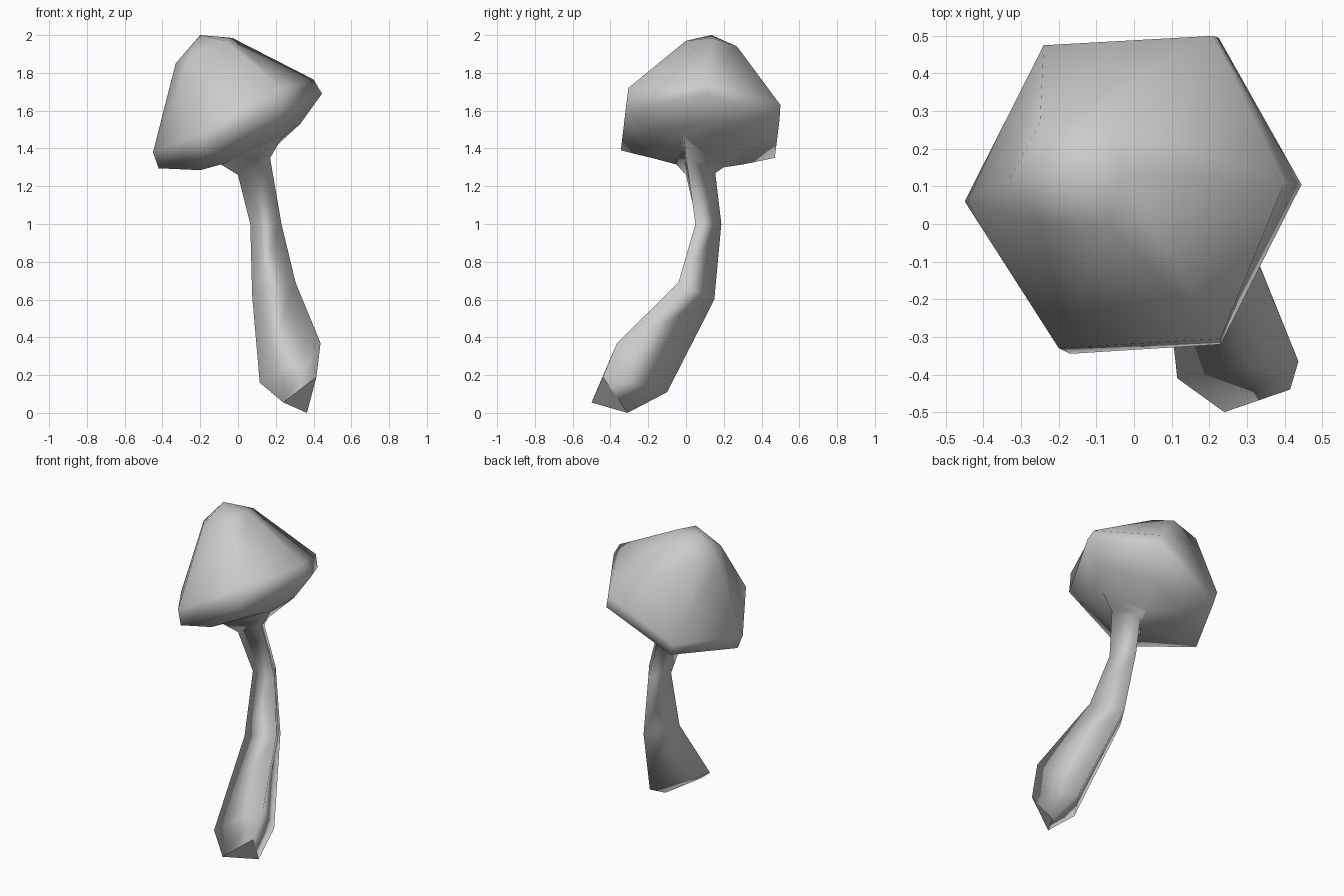
import bpy
import bmesh

default_cube = bpy.data.objects.get("Cube")
if default_cube:
    bpy.data.objects.remove(default_cube, do_unlink=True)

# One plain grey for the whole mushroom
grey = bpy.data.materials.new("plain grey")
grey.use_nodes = True
grey.diffuse_color = (0.6, 0.6, 0.6, 1)
grey.node_tree.nodes["Principled BSDF"].inputs["Base Color"].default_value = grey.diffuse_color


def add_ring(bm, points):
    return [bm.verts.new(point) for point in points]


def bridge(bm, lower, upper):
    """Join two rings that have the same number of corners."""
    count = len(lower)
    for i in range(count):
        j = (i + 1) % count
        bm.faces.new((lower[i], lower[j], upper[j], upper[i]))


def fan(bm, ring, tip):
    """Close a ring with triangles that meet at one point."""
    for i, corner in enumerate(ring):
        bm.faces.new((corner, ring[(i + 1) % len(ring)], tip))


def funnel(bm, neck, skirt):
    """Join a three-cornered neck to a six-cornered skirt."""
    for i in range(3):
        j = (i + 1) % 3
        near, far = skirt[2 * i], skirt[2 * i + 1]
        bm.faces.new((near, far, neck[i]))
        bm.faces.new((far, skirt[2 * j], neck[j], neck[i]))


def finish(bm, name):
    bmesh.ops.recalc_face_normals(bm, faces=bm.faces[:])
    mesh = bpy.data.meshes.new(name)
    bm.to_mesh(mesh)
    bm.free()
    mesh.materials.append(grey)
    part = bpy.data.objects.new(name, mesh)
    bpy.context.scene.collection.objects.link(part)
    return part


# Shared three-cornered collar where the stem flares into the cap
collar = [(-0.09, -0.05, 1.315), (0.235, -0.01, 1.46), (0.08, 0.2, 1.3)]

# Cap: tilted six-sided rings from the underside up to the crown
gills = [(-0.2, 0.08, 1.285), (-0.05, -0.2, 1.355), (0.2, -0.15, 1.48),
         (0.33, 0.1, 1.53), (0.15, 0.33, 1.44), (-0.1, 0.3, 1.315)]
lower_rim = [(-0.42, 0.07, 1.295), (-0.17, -0.345, 1.39), (0.23, -0.32, 1.6),
             (0.445, 0.105, 1.69), (0.225, 0.495, 1.55), (-0.22, 0.47, 1.35)]
upper_rim = [(-0.45, 0.06, 1.38), (-0.2, -0.33, 1.48), (0.23, -0.305, 1.72),
             (0.4, 0.11, 1.765), (0.21, 0.5, 1.63), (-0.24, 0.475, 1.42)]
crown = [(-0.33, 0.12, 1.85), (-0.25, 0, 1.89), (-0.07, 0, 1.97),
         (-0.03, 0.135, 1.985), (-0.08, 0.27, 1.94), (-0.25, 0.27, 1.88)]

bm = bmesh.new()
rings = [add_ring(bm, ring) for ring in (gills, lower_rim, upper_rim, crown)]
funnel(bm, add_ring(bm, collar), rings[0])
for lower, upper in zip(rings, rings[1:]):
    bridge(bm, lower, upper)
fan(bm, rings[-1], bm.verts.new((-0.2, 0.135, 2)))
for face in bm.faces:
    face.smooth = True
cap = finish(bm, "mushroom_cap")

# Stem: three-sided rings bending down to a slanted cut foot
stem_rings = [
    [(0.24, -0.5, 0.055), (0.415, -0.44, 0.19), (0.365, -0.31, 0)],
    [(0.115, -0.41, 0.16), (0.437, -0.365, 0.37), (0.33, -0.1, 0.11)],
    [(0.075, -0.04, 0.62), (0.305, -0.04, 0.69), (0.2, 0.15, 0.6)],
    [(0.065, 0.06, 1), (0.23, 0.05, 1), (0.14, 0.187, 1)],
    [(0, 0, 1.26), (0.17, 0, 1.35), (0.08, 0.155, 1.27)],
    collar,
]
bm = bmesh.new()
rings = [add_ring(bm, ring) for ring in stem_rings]
for lower, upper in zip(rings, rings[1:]):
    bridge(bm, lower, upper)
for face in bm.faces:
    face.smooth = True
# The cut foot stays flat and crisp
bm.faces.new(rings[0]).smooth = False
for edge in rings[0][0].link_edges[:] + rings[0][1].link_edges[:]:
    if all(vert in rings[0] for vert in edge.verts):
        edge.smooth = False
stem = finish(bm, "mushroom_stem")
